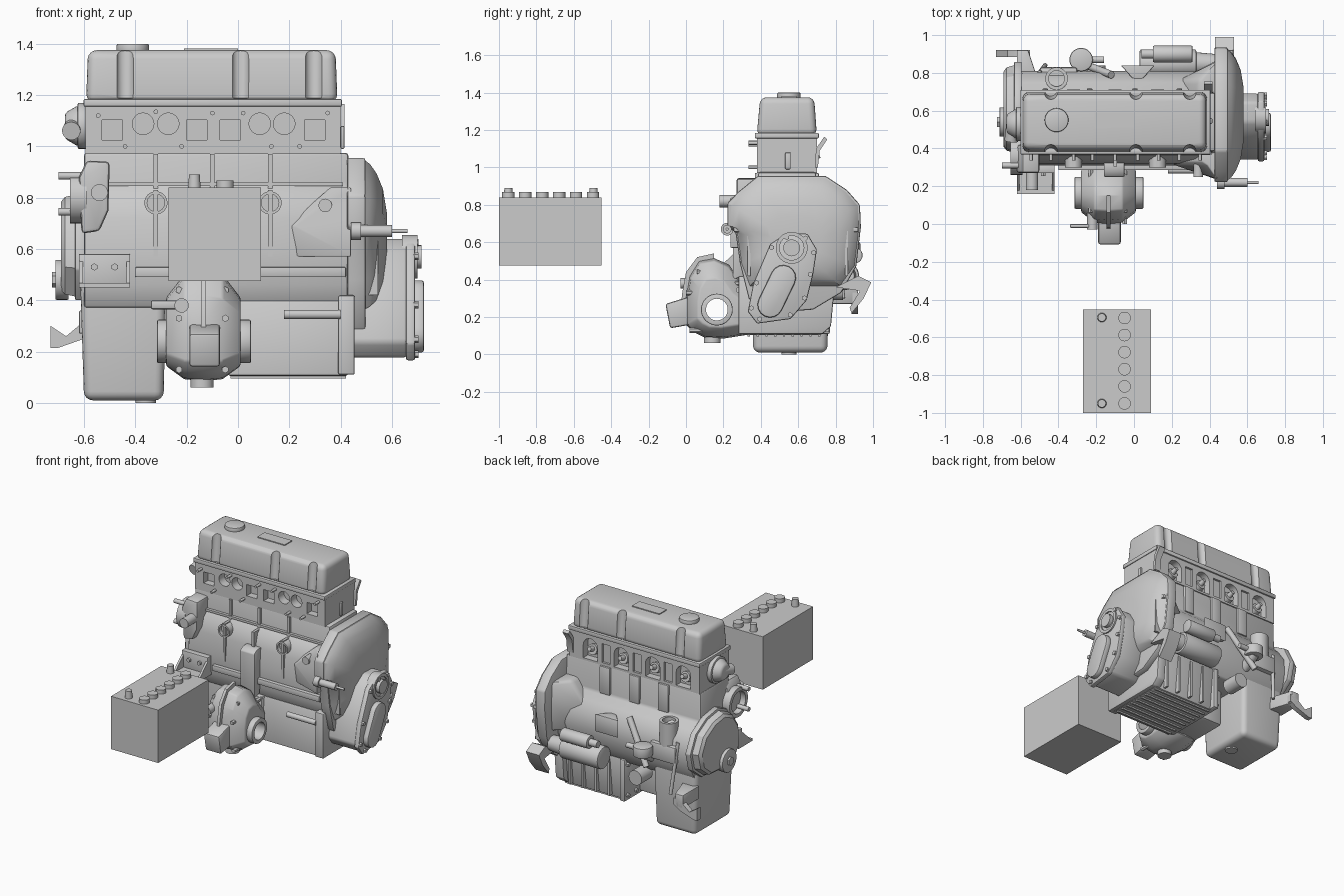
import bpy, bmesh, math
from mathutils import Vector, Matrix

def smooth(ob):
    bpy.ops.object.select_all(action='DESELECT')
    ob.select_set(True)
    bpy.context.view_layer.objects.active = ob
    bpy.ops.object.shade_smooth_by_angle(angle=math.radians(32))

def finish(name, bm, bevel=0.0, seg=2):
    bmesh.ops.recalc_face_normals(bm, faces=bm.faces)
    if bevel:
        edges = [e for e in bm.edges if e.calc_face_angle(0) > 0.6]
        bmesh.ops.bevel(bm, geom=edges, offset=bevel, segments=seg, profile=0.5, affect='EDGES', clamp_overlap=True)
    me = bpy.data.meshes.new(name)
    bm.to_mesh(me)
    bm.free()
    ob = bpy.data.objects.new(name, me)
    bpy.context.collection.objects.link(ob)
    smooth(ob)
    return ob

def loft(name, axis, sections, bevel=0.0, seg=2):
    """Sections are (offset along axis, outline in the other two axes)."""
    put = {'x': lambda a, p: (a, p[0], p[1]), 'y': lambda a, p: (p[0], a, p[1]), 'z': lambda a, p: (p[0], p[1], a)}[axis]
    bm = bmesh.new()
    rings = [[bm.verts.new(put(a, p)) for p in pts] for a, pts in sections]
    n = len(rings[0])
    for r, s in zip(rings, rings[1:]):
        for i in range(n):
            bm.faces.new((r[i], r[(i + 1) % n], s[(i + 1) % n], s[i]))
    bm.faces.new(rings[0])
    bm.faces.new(rings[-1][::-1])
    return finish(name, bm, bevel, seg)

def prism(name, axis, a, b, pts, bevel=0.0):
    return loft(name, axis, [(a, pts), (b, pts)], bevel)

def rect(x0, x1, y0, y1):
    return [(x0, y0), (x1, y0), (x1, y1), (x0, y1)]

def box(name, x0, x1, y0, y1, z0, z1, bevel=0.0):
    return prism(name, 'z', z0, z1, rect(x0, x1, y0, y1), bevel)

def cyl(name, p, q, r, r2=None, n=24, bevel=0.0):
    p, q = Vector(p), Vector(q)
    bm = bmesh.new()
    m = Matrix.Translation((p + q) / 2) @ (q - p).to_track_quat('Z', 'Y').to_matrix().to_4x4()
    bmesh.ops.create_cone(bm, cap_ends=True, segments=n, radius1=r, radius2=r2 or r, depth=(q - p).length, matrix=m)
    return finish(name, bm, bevel)

def cut(ob, cutters):
    for c in cutters:
        c.hide_render = True
        m = ob.modifiers.new('cut', 'BOOLEAN')
        m.operation, m.solver, m.object = 'DIFFERENCE', 'EXACT', c
        bpy.context.view_layer.objects.active = ob
        bpy.ops.object.modifier_apply(modifier=m.name)
        bpy.data.objects.remove(c)
    smooth(ob)

def scaled(pts, s, c):
    return [(c[0] + (p[0] - c[0]) * s, c[1] + (p[1] - c[1]) * s) for p in pts]

def arc(cy, cz, r, start):
    return [(cy + r * math.cos(start + k * math.pi / 8), cz + r * math.sin(start + k * math.pi / 8)) for k in range(9)]

# Battery
box('battery_case', -.27, .09, -1, -.452, .475, .84)
for i in range(6):
    cyl('battery_cap', (-.05, -.95 + .0905 * i, .83), (-.05, -.95 + .0905 * i, .868), .033)
for y in (-.95, -.495):
    cyl('battery_terminal', (-.17, y, .83), (-.17, y, .89), .025, .021)
# Valve cover with slanted side grooves, flange and filler cap
cover = loft('valve_cover', 'z', [(1.17, rect(-.592, .388, .378, .70)), (1.375, rect(-.585, .38, .397, .685))], .035, 4)
cut(cover, [cyl('groove_cutter', (x, .54 + s * .171, 1.19), (x, .54 + s * .141, 1.5), .034, n=16)
            for x in (-.44, .01, .295) for s in (-1, 1)])
box('valve_cover_flange', -.602, .405, .368, .71, 1.155, 1.185, .006)
cyl('oil_filler_cap', (-.41, .55, 1.36), (-.41, .55, 1.4), .063, n=32, bevel=.006)
box('cover_plate', -.21, 0, .51, .59, 1.37, 1.381)
# Cylinder head with ports, plug recesses and studs
head = box('cylinder_head', -.595, .4, .38, .70, .97, 1.16)
plugs = (-.47, -.235, .005, .24)
ports = [box('port_cutter', x - .04, x + .04, .3, .43, 1.025, 1.103) for x in (-.49, -.16, -.03, .3)]
ports += [cyl('port_cutter', (x, .3, 1.088), (x, .44, 1.088), .042) for x in (-.37, -.272, .085, .18)]
ports += [prism('plug_cutter', 'y', .65, .8, [(x - .055, .985), (x + .055, .985)] + arc(x, 1.075, .055, 0)) for x in plugs]
ports += [box('slot_cutter', x - .03, x + .03, .685, .8, .99, 1.12) for x in (-.352, -.115, .122)]
cut(head, ports)
for x in plugs:
    cyl('spark_plug_boss', (x, .64, 1.04), (x, .68, 1.05), .035)
    cyl('spark_plug', (x, .65, 1.045), (x, .715, 1.065), .022, .014, n=12)
for x, z in ((-.545, 1.12), (-.32, 1.135), (-.1, 1.13), (.02, 1.13), (.35, 1.13), (-.44, 1), (-.22, 1), (.13, 1), (.24, 1)):
    cyl('manifold_stud', (x, .335, z), (x, .4, z), .009, n=12)
prism('lifting_eye', 'x', .37, .415, [(.69, 1.0), (.705, 1.0), (.715, 1.09), (.755, 1.15), (.74, 1.165), (.695, 1.1)])
box('head_end_loop', .4, .415, .53, .56, .99, 1.08, .006)
# Thermostat housing
cyl('thermostat_flange', (-.59, .53, 1.08), (-.625, .53, 1.08), .09, n=32, bevel=.006)
cyl('thermostat_dome', (-.62, .53, 1.08), (-.675, .53, 1.08), .082, .05, n=32, bevel=.012)
cyl('thermostat_outlet', (-.64, .53, 1.08), (-.65, .44, 1.06), .036)
# Engine block: cross-section run along x, flared towards the bell housing
prism('engine_block', 'x', -.6, .43, [
    (.385, .975), (.385, .85), (.345, .81), (.32, .72), (.31, .6), (.31, .46), (.345, .37), (.74, .37),
    (.79, .46), (.81, .56), (.80, .66), (.75, .73), (.70, .78), (.695, .975)], .012)
flare = lambda x: [(x, .33), (x + .03, .31), (.44, .235), (.44, .4), (x, .4)]
loft('block_flare_front', 'z', [(.57, flare(.2)), (.69, flare(.19)), (.84, flare(.36))], .006)
flare_rear = lambda x: [(x, .76), (.44, .87), (.44, .6), (x, .6)]
loft('block_flare_rear', 'z', [(.5, flare_rear(.3)), (.7, flare_rear(.24)), (.84, flare_rear(.34))], .02)
box('block_front_rail', -.4, .42, .285, .33, .49, .53, .005)
box('block_shoulder', -.6, .41, .365, .4, .845, .86)
for x in (-.32, -.1, .125):
    box('block_rib', x - .009, x + .009, .305, .39, .57, .83)
    box('block_rib_upper', x - .009, x + .009, .37, .40, .83, .97)
    box('block_rib_rear', x - .04, x + .04, .68, .712, .78, .97, .008)
for x in (-.32, .125):
    ring = cyl('core_plug_ring', (x, .30, .78), (x, .4, .78), .045, n=32)
    cut(ring, [cyl('ring_cutter', (x, .2, .78), (x, .325, .78), .034)])
cyl('block_boss', (.34, .25, .77), (.34, .34, .77), .026)
# Sump
loft('sump', 'z', [(.01, rect(-.6, -.29, .36, .755)), (.48, rect(-.615, -.28, .345, .77))], .035, 4)
cyl('drain_plug', (-.36, .55, 0), (-.36, .55, .03), .04)
# Ribbed transmission pan below the block
loft('transmission_pan', 'z', [(.105, rect(-.04, .43, .30, .73)), (.4, rect(-.04, .43, .33, .76))], .012)
for i in range(9):
    box('pan_bottom_rib', -.03, .42, .33 + .047 * i, .342 + .047 * i, .095, .115)
for x in (.05, .15, .25, .35):
    box('pan_side_rib', x, x + .014, .72, .765, .12, .38)
prism('pan_end_flange', 'x', .39, .455, [(.28, .11), (.73, .11), (.775, .15), (.80, .42), (.28, .42)], .008)
box('pan_inner_flange', -.07, -.03, .31, .77, .11, .4, .01)
cyl('selector_rail', (.18, .285, .345), (.4, .285, .345), .018)
for y in (.35, .45, .55, .65, .74):
    for z in (.15, .36):
        cyl('pan_bolt', (-.085, y, z), (-.06, y, z), .014, n=6)
# Bell housing: flange lofted to a dome
bell = [(.385, .955), (.745, .955), (.86, .88), (.93, .80), (.935, .68), (.91, .47), (.83, .33), (.68, .24),
        (.42, .22), (.335, .3), (.29, .48), (.265, .65), (.222, .69), (.222, .81), (.28, .87)]
upper = [(y, max(z, .36)) for y, z in bell]
prism('bell_flange', 'x', .425, .497, bell, .01)
loft('bell_dome', 'x', [(x, scaled(upper, s, (.58, .6))) for x, s in
                        ((.49, .985), (.515, .93), (.54, .83), (.565, .66), (.58, .4))])
box('bell_rib', .49, .525, .255, .92, .655, .68, .005)
for y in (.33, .42, .75, .85):
    box('bell_vertical_rib', .49, .545, y, y + .016, .42, .66)
prism('bell_lug', 'x', .43, .53, [(.80, .36), (.92, .42), (.99, .385), (.95, .30), (.885, .22), (.875, .25), (.93, .34)])
# Transfer gear case on the bell, with oblong cover and output bearing
case = [(.45, .59), (.54, .65), (.65, .645), (.70, .56), (.68, .43), (.645, .29), (.56, .19), (.38, .165), (.33, .23), (.36, .38)]
prism('gear_case', 'x', .44, .66, scaled(case, .96, (.53, .41)), .015)
prism('gear_case_cover', 'x', .655, .69, case, .008)
prism('gear_cover_boss', 'x', .68, .725, arc(.52, .41, .068, -.45) + arc(.45, .265, .068, math.pi - .45), .01)
bearing = cyl('output_bearing', (.64, .565, .57), (.70, .565, .57), .085, n=32)
cut(bearing, [cyl('bearing_cutter', (.66, .565, .57), (.8, .565, .57), .065, n=32)])
cyl('output_shaft', (.6, .565, .57), (.715, .565, .57), .045, n=20)
for p in scaled(case, .9, (.53, .41)):
    cyl('gear_case_bolt', (.68, *p), (.703, *p), .014, n=6)
# Clutch slave cylinder
for name, a, b, r in (('slave_cylinder', .45, .6, .023), ('slave_collar', .44, .48, .034), ('slave_pushrod', .59, .66, .008)):
    cyl(name, (a, .22, .67), (b, .22, .67), r)
# Front differential, bored through from side to side
profile = [(.0, .16), (.0, .31), (.02, .42), (.07, .50), (.15, .515), (.23, .48), (.30, .38), (.36, .33),
           (.36, .11), (.2, .085), (.1, .09), (.04, .12)]
ax = (.165, .24)
bore = lambda: cyl('bore_cutter', (-.5, *ax), (.3, *ax), .058, n=32)
diff = loft('differential_housing', 'x', [(x, scaled(profile, s, ax)) for x, s in
                                         ((-.28, .62), (-.21, .95), (-.135, 1), (-.06, .95), (.01, .62))], .008)
cut(diff, [bore()])
for a, b in ((-.315, -.25), (-.015, .05)):
    hub = cyl('axle_flange', (a, *ax), (b, *ax), .085, n=32, bevel=.006)
    cut(hub, [bore()])
prism('differential_seam', 'x', -.145, -.125, [
    (-.03, .24), (-.02, .33), (.0, .44), (.06, .52), (.15, .54), (.15, .47), (.06, .42), (.04, .24)])
prism('differential_nose', 'x', -.19, -.07, [(.03, .16), (-.085, .14), (-.11, .27), (.02, .31)], .012)
cyl('differential_foot', (-.14, .14, .06), (-.14, .14, .12), .045, n=16)
box('pan_link', -.24, -.03, .3, .6, .12, .4, .02)
for x in (-.23, -.05):
    for y, z in ((.05, .13), (.03, .33), (.09, .44), (.26, .38)):
        cyl('differential_bolt', (x, y - .03, z), (x, y + .06, z), .014, n=6)
box('shift_lever', -.34, -.2, -.02, .0, .365, .4, .008)
cyl('shift_pivot', (-.22, -.03, .38), (-.22, .1, .38), .028)
prism('support_strap', 'x', -.16, -.05, [(.25, .71), (.28, .73), (.33, .73), (.33, .6), (.31, .42), (.25, .40)], .006)
# Timing cover and crank hub
end = [(.36, .52), (.37, .68), (.44, .78), (.55, .83), (.68, .81), (.80, .74), (.86, .62), (.83, .5), (.73, .42), (.45, .4)]
prism('timing_plate', 'x', -.635, -.595, end, .006)
loft('timing_cover', 'x', [(x, scaled(end, s, (.6, .6))) for x, s in ((-.63, .93), (-.675, .88), (-.69, .8))])
cyl('crank_hub', (-.66, .54, .48), (-.712, .54, .48), .078, n=32, bevel=.005)
cyl('crank_bolt', (-.71, .54, .48), (-.725, .54, .48), .03, n=6)
# Water pump
prism('water_pump_body', 'y', .27, .42, [(-.61, .66), (-.54, .67), (-.505, .75), (-.5, .94), (-.59, .945), (-.62, .88)], .015)
cyl('water_pump_hose_stub', (-.54, .18, .82), (-.54, .3, .82), .033)
inlet = cyl('water_pump_inlet', (-.59, .36, .8), (-.655, .36, .8), .10, n=32)
cut(inlet, [cyl('inlet_cutter', (-.61, .36, .8), (-.7, .36, .8), .075, n=32)])
for z in (.885, .745):
    cyl('water_pump_stud', (-.6, .31, z), (-.7, .31, z), .015, n=12)
# Mounting brackets
box('mount_bracket_plate', -.62, -.42, .27, .31, .45, .58, .004)
box('mount_bracket_shelf', -.62, -.42, .16, .31, .45, .467)
for x in (-.62, -.435):
    prism('mount_bracket_gusset', 'x', x, x + .015, [(.16, .45), (.3, .45), (.3, .58)])
for x in (-.56, -.48):
    cyl('mount_bolt', (x, .255, .53), (x, .3, .53), .014, n=6)
prism('rear_mount_arm', 'y', .885, .92, [
    (-.55, .33), (-.61, .31), (-.67, .26), (-.73, .3), (-.73, .215), (-.70, .215), (-.6, .25), (-.55, .28)])
prism('rear_mount_base', 'z', .27, .36, [(-.62, .74), (-.5, .74), (-.56, .92), (-.62, .92)], .006)
# Starter motor and solenoid
cyl('starter_motor', (.03, .85, .42), (.33, .85, .42), .075, n=32, bevel=.01)
cyl('starter_nose', (.32, .85, .42), (.43, .85, .42), .06, .05)
cyl('starter_solenoid', (.1, .9, .53), (.31, .9, .53), .044, bevel=.006)
cyl('solenoid_terminal', (.04, .9, .53), (.11, .9, .53), .024)
# Rear accessories: distributor neck, filter head, tubes and pads
neck = cyl('distributor_neck', (-.41, .77, .55), (-.41, .77, .77), .06)
cut(neck, [cyl('neck_cutter', (-.41, .77, .68), (-.41, .77, .9), .042)])
prism('accessory_pad', 'z', .58, .70, [(-.07, .84), (.11, .84), (.02, .74)], .006)
cyl('filter_head', (-.28, .87, .53), (-.28, .87, .6), .062, n=32, bevel=.008)
cyl('filter_pipe', (-.29, .87, .57), (-.16, .87, .57), .018)
cyl('filter_stem', (-.28, .76, .48), (-.28, .88, .55), .035)
cyl('breather_tube', (-.12, .79, .72), (-.3, .86, .45), .02)
cyl('dipstick_tube', (-.5, .8, .65), (-.47, .84, .3), .012, n=12)
cyl('fuel_pump', (-.2, .72, .34), (-.2, .84, .34), .05)
box('block_side_box', -.5, -.3, .72, .83, .5, .62, .015)
